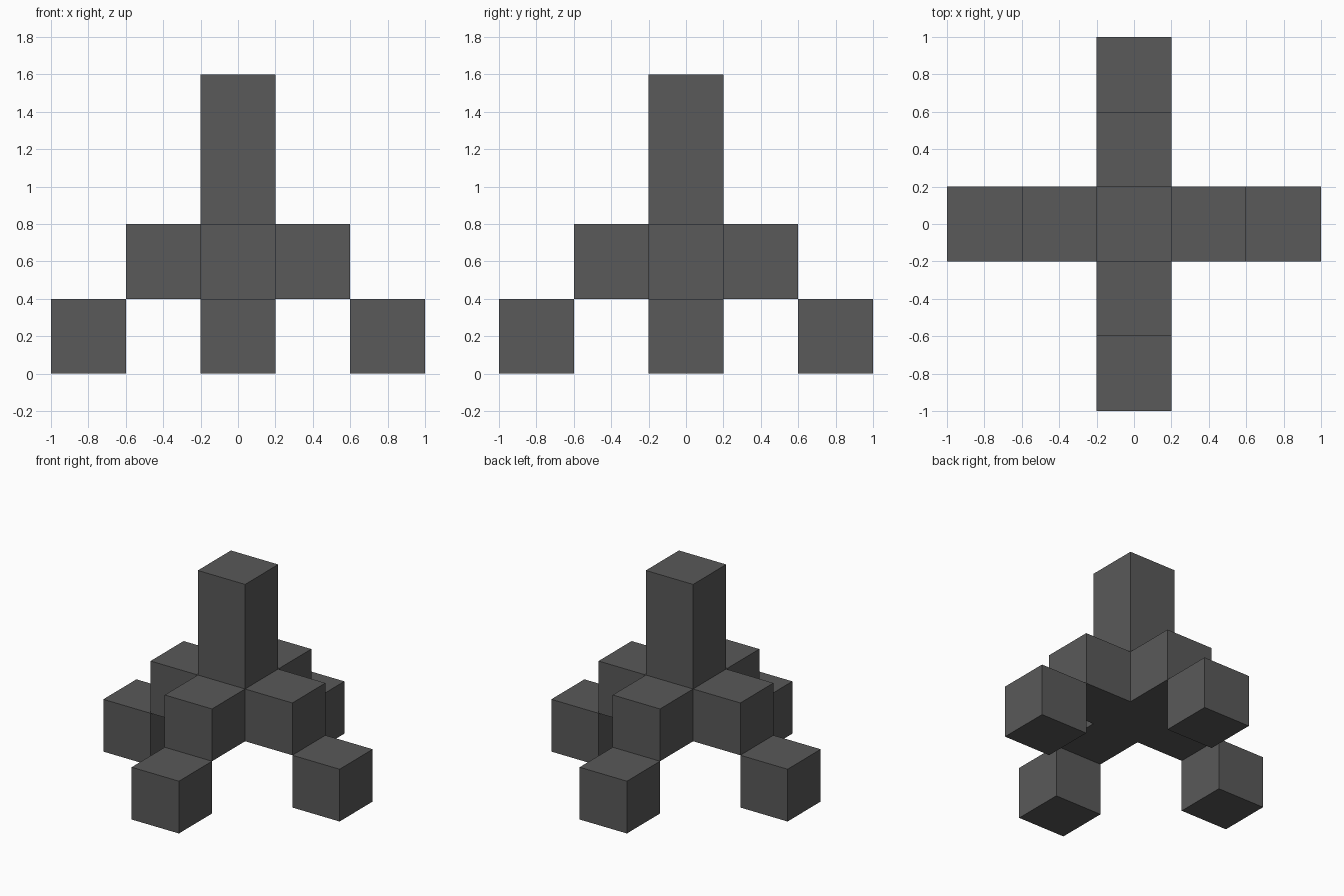
import bpy
import math

if "Cube" in bpy.data.objects:
    bpy.data.objects.remove(bpy.data.objects["Cube"], do_unlink=True)

U = 0.4  # edge length of one block

# Single dark grey finish
grey = bpy.data.materials.new("dark_grey")
grey.use_nodes = True
colour = (0.1, 0.1, 0.1, 1.0)
grey.diffuse_color = colour
grey.node_tree.nodes["Principled BSDF"].inputs["Base Color"].default_value = colour


def block(name, centre, height=U):
    """Upright square block of width U."""
    bpy.ops.mesh.primitive_cube_add(size=1, location=centre)
    obj = bpy.context.object
    obj.name = name
    obj.scale = (U, U, height)
    bpy.ops.object.transform_apply(location=False, rotation=False, scale=True)
    obj.data.materials.append(grey)
    return obj


# Central column, raised one block off the ground
block("column", (0, 0, 2.5 * U), 3 * U)

# Four arms around the column, each with a foot stepped outward and down
for i, side in enumerate(("left", "back", "right", "front")):
    dx, dy = round(math.cos(i * math.pi / 2)), round(math.sin(i * math.pi / 2))
    block(side + "_arm", (dx * U, dy * U, 1.5 * U))
    block(side + "_foot", (dx * 2 * U, dy * 2 * U, 0.5 * U))
